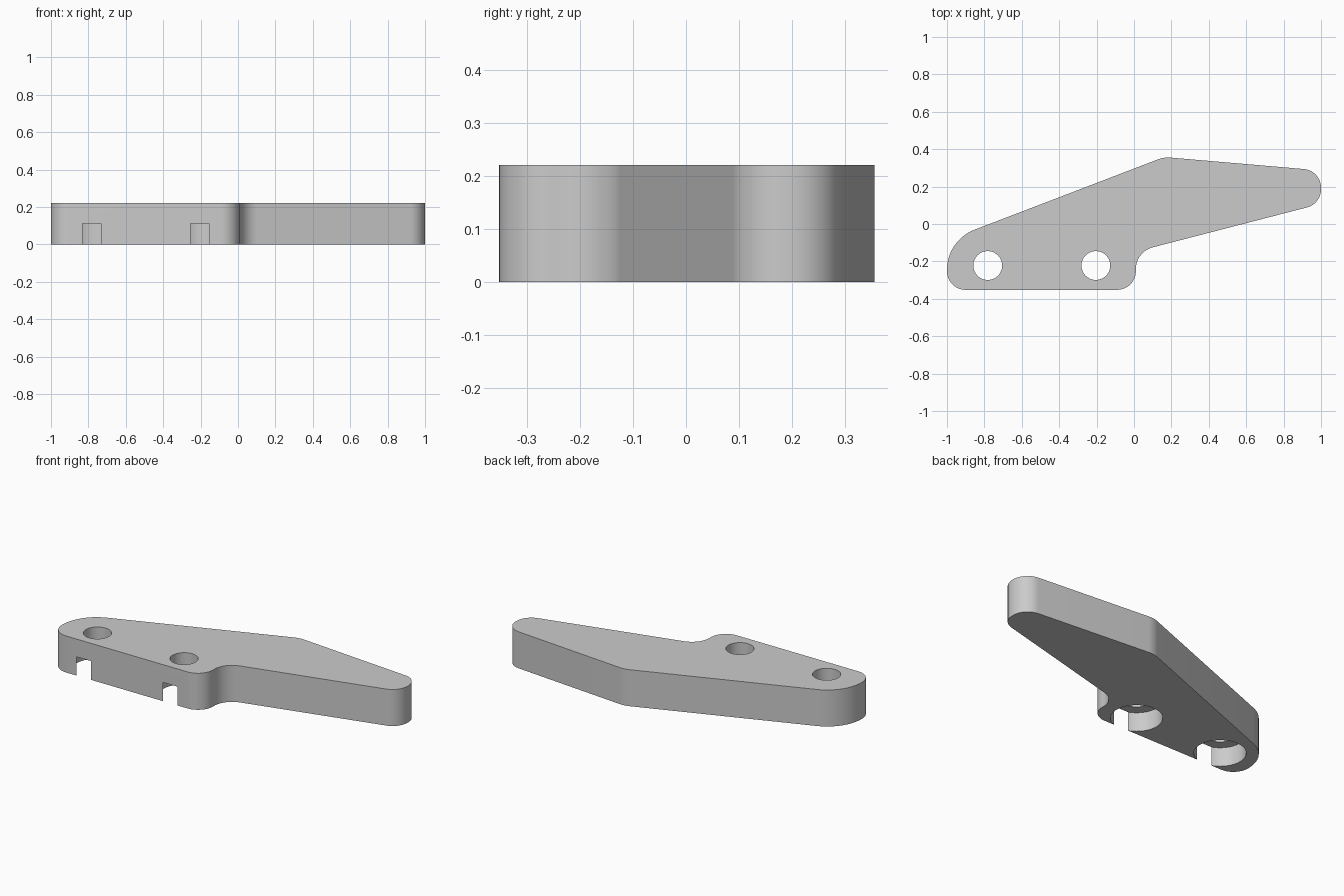
import bpy, bmesh, math
from mathutils import Vector

if "Cube" in bpy.data.objects:
    bpy.data.objects.remove(bpy.data.objects["Cube"], do_unlink=True)

HEIGHT = 0.22
POCKET_DEPTH = 0.113
HOLES = [(-0.782, -0.222), (-0.204, -0.222)]

# Outline corners, counter-clockwise: x, y, fillet radius
CORNERS = [
    (-1.0, -0.352, 0.1),
    (0.01, -0.352, 0.1),
    (0.01, -0.148, 0.12),
    (1.0, 0.108, 0.1),
    (1.0, 0.286, 0.1),
    (0.161, 0.358, 0.15),
    (-1.0, -0.087, 0.23),
]


def fillet(prev, corner, nxt, radius, steps=14):
    """Points of the arc that rounds one corner."""
    a = (prev - corner).normalized()
    b = (nxt - corner).normalized()
    half = a.angle(b) / 2
    centre = corner + (a + b).normalized() * (radius / math.sin(half))
    tangent = radius / math.tan(half)
    start = (corner + a * tangent - centre).normalized()
    end = (corner + b * tangent - centre).normalized()
    return [centre + start.slerp(end, i / steps) * radius for i in range(steps + 1)]


def make_object(name, bm):
    mesh = bpy.data.meshes.new(name)
    bm.to_mesh(mesh)
    bm.free()
    obj = bpy.data.objects.new(name, mesh)
    bpy.context.collection.objects.link(obj)
    return obj


def prism(name, points, height):
    bm = bmesh.new()
    base = bm.faces.new([bm.verts.new((p.x, p.y, 0)) for p in points])
    top = bmesh.ops.extrude_face_region(bm, geom=[base])["geom"]
    verts = [v for v in top if isinstance(v, bmesh.types.BMVert)]
    bmesh.ops.translate(bm, verts=verts, vec=(0, 0, height))
    bmesh.ops.recalc_face_normals(bm, faces=bm.faces)
    return make_object(name, bm)


def drill(target, centre, radius, z_top):
    """Cut a round hole from below the plate up to z_top."""
    bm = bmesh.new()
    bmesh.ops.create_cone(bm, cap_ends=True, segments=64, radius1=radius,
                          radius2=radius, depth=z_top + 0.1)
    bmesh.ops.translate(bm, verts=bm.verts, vec=(*centre, (z_top - 0.1) / 2))
    cutter = make_object("drill_cutter", bm)
    cutter.hide_render = True
    mod = target.modifiers.new("drill", "BOOLEAN")
    mod.operation = "DIFFERENCE"
    mod.solver = "EXACT"
    mod.object = cutter
    bpy.context.view_layer.objects.active = target
    bpy.ops.object.modifier_apply(modifier=mod.name)
    bpy.data.objects.remove(cutter, do_unlink=True)


# Bracket plate with rounded outline
outline = []
for i, (x, y, r) in enumerate(CORNERS):
    before = Vector(CORNERS[i - 1][:2])
    after = Vector(CORNERS[(i + 1) % len(CORNERS)][:2])
    outline += fillet(before, Vector((x, y)), after, r)
plate = prism("bracket_plate", outline, HEIGHT)

# Through holes, with wide pockets underneath that break out of the front wall
for centre in HOLES:
    drill(plate, centre, 0.139, POCKET_DEPTH)
    drill(plate, centre, 0.077, HEIGHT + 0.1)

# Colour
grey = bpy.data.materials.new("light_grey")
grey.use_nodes = True
colour = (0.6, 0.6, 0.6, 1)
grey.diffuse_color = colour
grey.node_tree.nodes["Principled BSDF"].inputs["Base Color"].default_value = colour
plate.data.materials.clear()
plate.data.materials.append(grey)

# Smooth curved walls, sharp rims
bpy.ops.object.select_all(action="DESELECT")
plate.select_set(True)
bpy.context.view_layer.objects.active = plate
bpy.ops.object.shade_smooth_by_angle(angle=math.radians(30))
